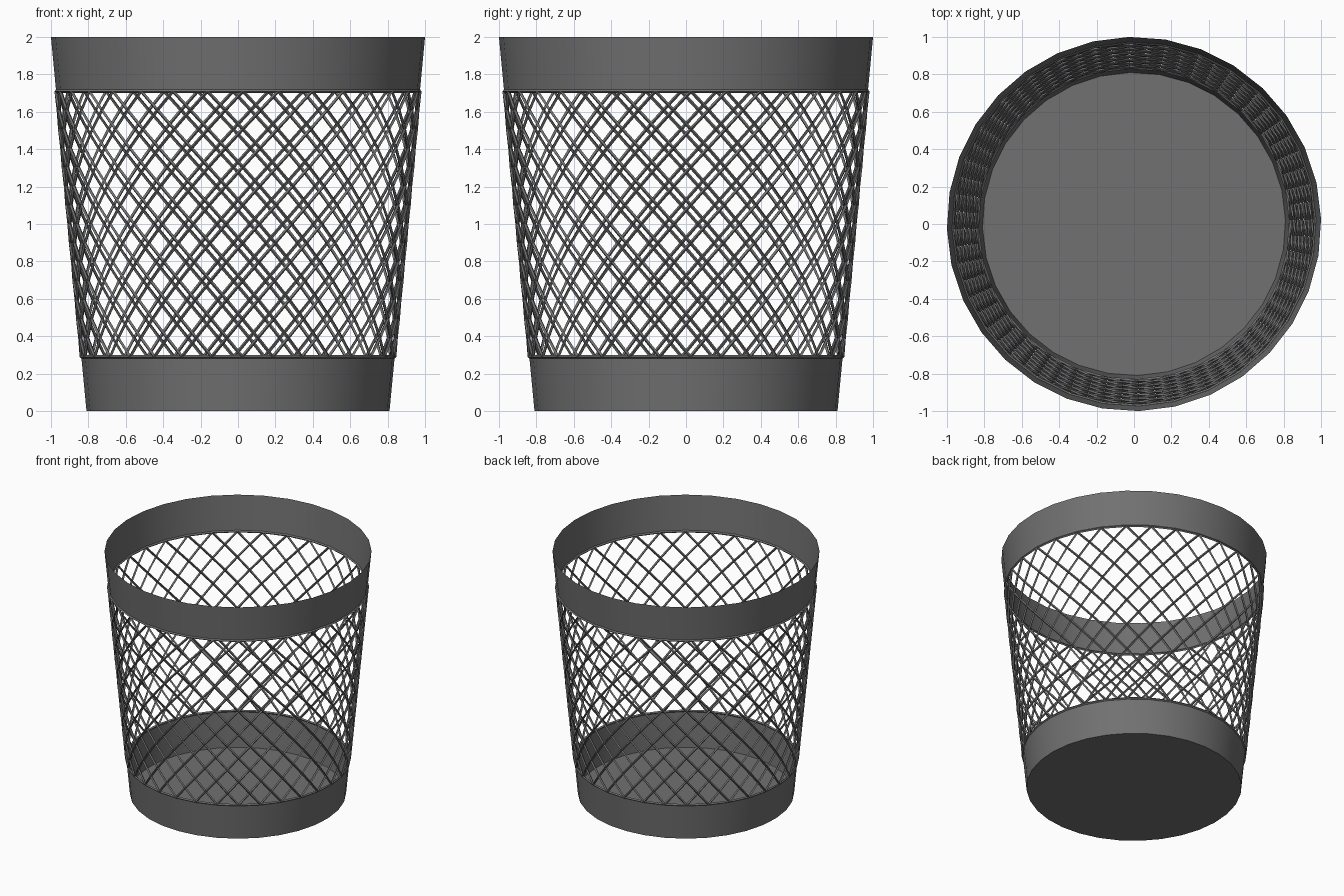
import bpy, bmesh
from math import pi, sin, cos, radians

if "Cube" in bpy.data.objects:
    bpy.data.objects.remove(bpy.data.objects["Cube"])

SIDES = 32          # facets around the basket
ROWS = 14           # half-diamond rows in the mesh wall
TURN = 0.027        # slight turn about the vertical axis
Z0, Z1, H = 0.29, 1.71, 2.0


def radius(z):
    return 0.81 + 0.095 * z


def point(i, z):
    a = 2 * pi * i / SIDES + TURN
    return (radius(z) * cos(a), radius(z) * sin(a), z)


def finish(bm, name):
    bmesh.ops.recalc_face_normals(bm, faces=bm.faces)
    me = bpy.data.meshes.new(name)
    bm.to_mesh(me)
    bm.free()
    ob = bpy.data.objects.new(name, me)
    bpy.context.collection.objects.link(ob)
    mat = bpy.data.materials.get("dark_metal") or bpy.data.materials.new("dark_metal")
    mat.diffuse_color = (0.165, 0.165, 0.165, 1)
    mat.use_nodes = True
    mat.node_tree.nodes["Principled BSDF"].inputs["Base Color"].default_value = mat.diffuse_color
    me.materials.append(mat)
    return ob


def band(name, za, zb, floor=False):
    bm = bmesh.new()
    low, high = [[bm.verts.new(point(i, z)) for i in range(SIDES)] for z in (za, zb)]
    for i in range(SIDES):
        j = (i + 1) % SIDES
        bm.faces.new((low[i], low[j], high[j], high[i]))
    if floor:
        bm.faces.new(low[::-1])
    ob = finish(bm, name)
    bpy.ops.object.select_all(action='DESELECT')
    ob.select_set(True)
    bpy.context.view_layer.objects.active = ob
    bpy.ops.object.shade_smooth_by_angle(angle=radians(30))


# Solid sheet bands, the lower one closed by the floor
band("base_band_and_floor", 0, Z0, floor=True)
band("rim_band", Z1, H)

# Diamond lattice wall: alternate rows are shifted by half a facet
bm = bmesh.new()
grid = []
for r in range(ROWS + 1):
    z = Z0 + (Z1 - Z0) * r / ROWS
    grid.append([bm.verts.new(point(i + 0.5 * (r % 2), z)) for i in range(SIDES)])
for r in range(ROWS + 1):
    for i in range(SIDES):
        mid = (i + r % 2) % SIDES
        corners = [grid[r][i]]
        if r > 0:
            corners.append(grid[r - 1][mid])
        corners.append(grid[r][(i + 1) % SIDES])
        if r < ROWS:
            corners.append(grid[r + 1][mid])
        bm.faces.new(corners)
wall = finish(bm, "lattice_wall")

# Turn the diamond edges into thin rods with a ring at each end
wire = wall.modifiers.new("rods", 'WIREFRAME')
wire.thickness = 0.018
wire.offset = 0
wire.use_boundary = True
wire.use_replace = True
wire.use_even_offset = True
